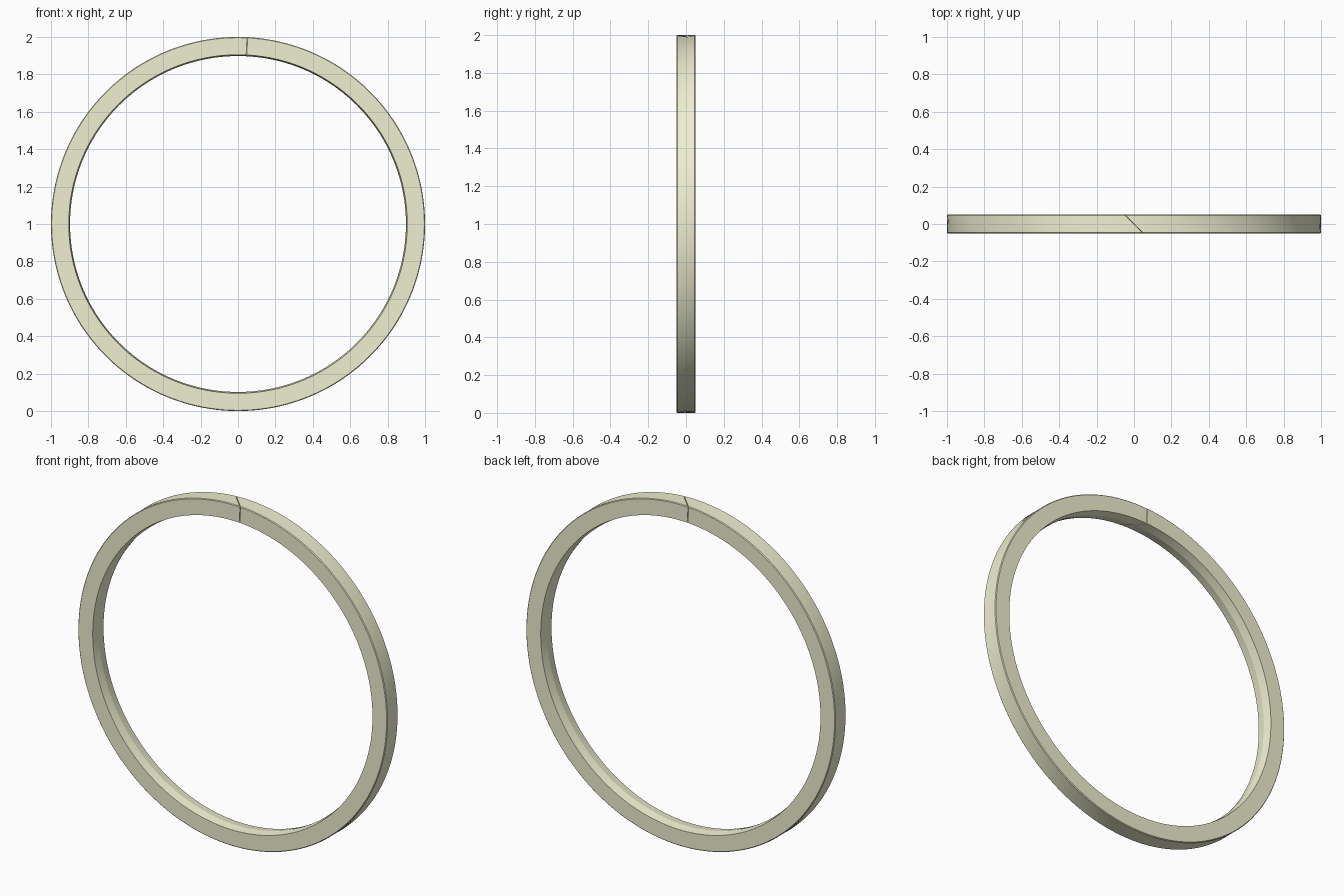
import bpy, bmesh, math

if "Cube" in bpy.data.objects:
    bpy.data.objects.remove(bpy.data.objects["Cube"])

# Cross-section (radius, y): small outer chamfers, shallow ridge on the inside
PROFILE = [(0.905, -0.05), (0.996, -0.05), (1.0, -0.046), (1.0, 0.046),
           (0.996, 0.05), (0.905, 0.05), (0.898, 0.0)]
SEGMENTS = 192
GAP = 0.004          # width of the slanted split at the top

bm = bmesh.new()
rings = []
for i in range(SEGMENTS + 1):
    a = GAP / 2 + (2 * math.pi - GAP) * i / SEGMENTS
    ring = []
    for r, y in PROFILE:
        t = a - y    # shear around the ring so the split runs diagonally
        ring.append(bm.verts.new((r * math.sin(t), y, 1 + r * math.cos(t))))
    rings.append(ring)

n = len(PROFILE)
for r0, r1 in zip(rings, rings[1:]):
    for j in range(n):
        k = (j + 1) % n
        bm.faces.new((r0[j], r0[k], r1[k], r1[j]))

# End faces at the split
bm.faces.new(rings[0])
bm.faces.new(rings[-1][::-1])
bmesh.ops.recalc_face_normals(bm, faces=bm.faces)

mesh = bpy.data.meshes.new("split_ring")
bm.to_mesh(mesh)
bm.free()
obj = bpy.data.objects.new("split_ring", mesh)
bpy.context.collection.objects.link(obj)

# Pale yellow material
mat = bpy.data.materials.new("pale_yellow")
mat.diffuse_color = (0.87, 0.87, 0.64, 1)
mat.use_nodes = True
mat.node_tree.nodes["Principled BSDF"].inputs["Base Color"].default_value = mat.diffuse_color
mesh.materials.append(mat)

# Smooth around the ring, crisp along the edges
bpy.context.view_layer.objects.active = obj
obj.select_set(True)
bpy.ops.object.shade_smooth_by_angle(angle=math.radians(12))
